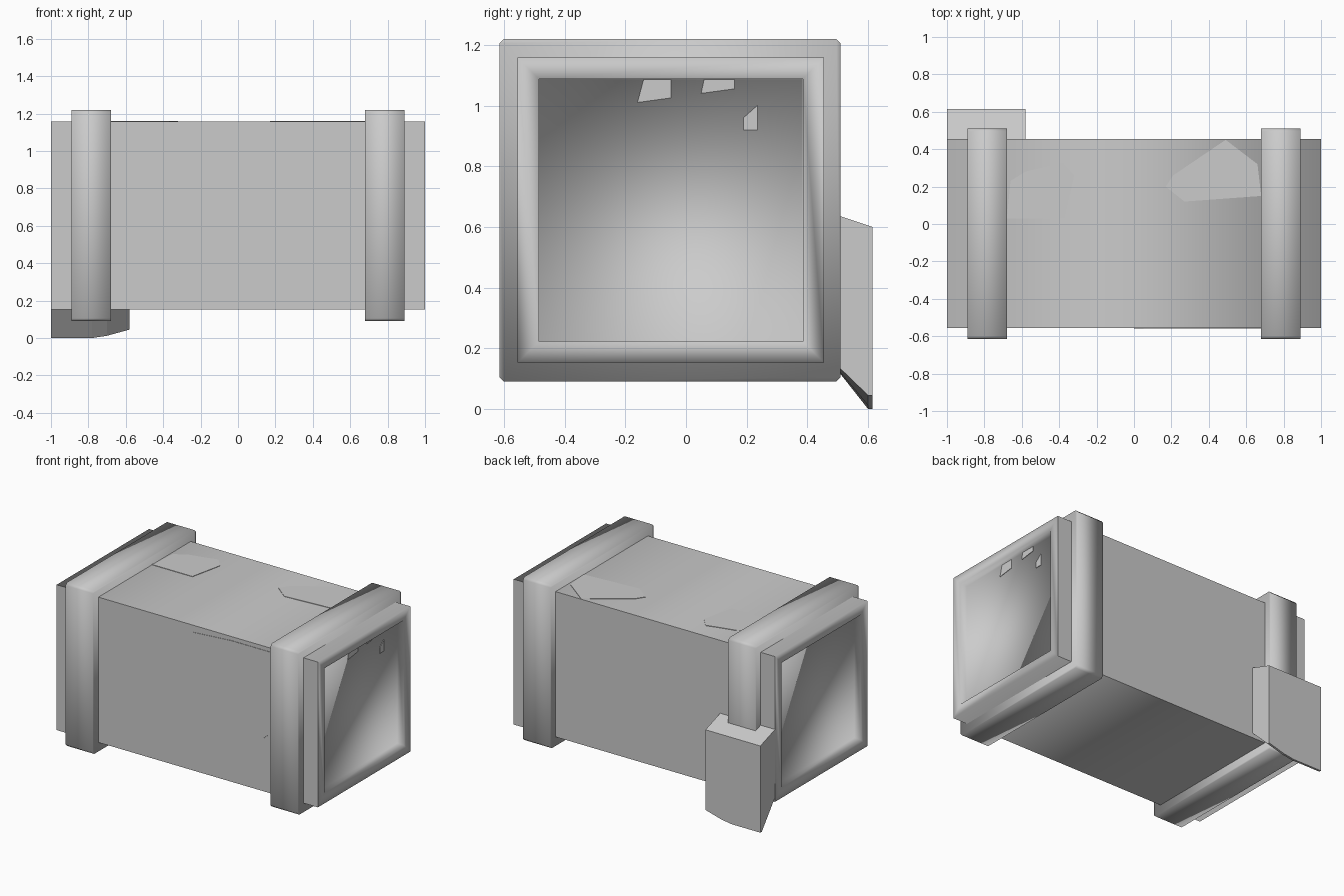
import bpy, bmesh
from mathutils import Vector

if "Cube" in bpy.data.objects:
    bpy.data.objects.remove(bpy.data.objects["Cube"])


def finish(bm, name, smooth=False):
    bmesh.ops.recalc_face_normals(bm, faces=bm.faces)
    me = bpy.data.meshes.new(name)
    bm.to_mesh(me)
    bm.free()
    for p in me.polygons:
        p.use_smooth = smooth
    ob = bpy.data.objects.new(name, me)
    bpy.context.collection.objects.link(ob)
    return ob


def box(center, size, bevel=0.0):
    """Box whose edges along x can be chamfered."""
    bm = bmesh.new()
    bmesh.ops.create_cube(bm, size=1)
    for v in bm.verts:
        v.co = Vector(center) + Vector(a * b for a, b in zip(v.co, size))
    if bevel:
        edges = [e for e in bm.edges
                 if abs(e.verts[0].co.x - e.verts[1].co.x) > 1e-4]
        bmesh.ops.bevel(bm, geom=edges, offset=bevel, segments=1, affect='EDGES')
    return bm


# Square crate body with a shallow recess in each end
bm = box((0, -0.05, 0.655), (2.0, 1.01, 1.005))
bm.normal_update()
ends = [f for f in bm.faces if abs(f.normal.x) > 0.9]
bmesh.ops.inset_individual(bm, faces=ends, thickness=0.07, use_even_offset=True)
bmesh.ops.inset_individual(bm, faces=ends, thickness=0.001, depth=-0.05,
                           use_even_offset=True)
body = finish(bm, "crate_body", True)
# front and back panels are shaded flat
for p in body.data.polygons:
    if abs(p.normal.y) > 0.9 and p.area > 1:
        p.use_smooth = False

# Two raised collars around the body
for side, x in (("left", -0.785), ("right", 0.785)):
    finish(box((x, -0.0525, 0.655), (0.21, 1.125, 1.13), 0.015),
           "collar_" + side, True)

# Foot block at the back left: side profile swept along x, bottom lifts inward
profile = [(0.45, 0.655), (0.615, 0.60), (0.615, 0.0), (0.60, 0.0), (0.45, 0.19)]
bm = bmesh.new()
rings = []
for x, lift in ((-1.0, 0.0), (-0.78, 0.0), (-0.70, 0.012), (-0.58, 0.045)):
    rings.append([bm.verts.new((x, y, z + (lift if z < 0.1 else 0)))
                  for y, z in profile])
n = len(profile)
for a, b in zip(rings, rings[1:]):
    for i in range(n):
        bm.faces.new((a[i], a[(i + 1) % n], b[(i + 1) % n], b[i]))
bm.faces.new(rings[0])
bm.faces.new(rings[-1])
finish(bm, "foot_block")


# Thin flat patches of worn plating on the top, front and right end
def plate(name, pts, place, direction):
    bm = bmesh.new()
    face = bm.faces.new([bm.verts.new(place(*p)) for p in pts])
    ext = bmesh.ops.extrude_face_region(bm, geom=[face])
    for v in ext["geom"]:
        if isinstance(v, bmesh.types.BMVert):
            v.co += Vector(direction) * 0.006
    finish(bm, name)


def on_top(x, y):
    return (x, y, 1.1545)


def on_front(x, z):
    return (x, -0.552, z)


def on_end(y, z):
    return (0.947, y, z)


plate("top_patch_left", [(-.68, .03), (-.66, .23), (-.58, .28), (-.45, .31),
                         (-.38, .33), (-.32, .26), (-.37, .03)], on_top, (0, 0, 1))
plate("top_patch_right", [(.17, .20), (.21, .26), (.49, .45), (.66, .32),
                          (.68, .15), (.27, .12)], on_top, (0, 0, 1))
plate("front_patch", [(0.0, .50), (.05, 1.11), (.34, 1.13), (.70, 1.13),
                      (.70, .62), (.40, .36)], on_front, (0, -1, 0))
for i, pts in enumerate((
        [(-.16, 1.01), (-.05, 1.025), (-.05, 1.085), (-.14, 1.085)],
        [(.05, 1.04), (.16, 1.055), (.16, 1.088), (.06, 1.088)],
        [(.19, .92), (.235, .92), (.235, 1.0), (.19, .96)])):
    plate("end_chip_%d" % (i + 1), pts, on_end, (1, 0, 0))
